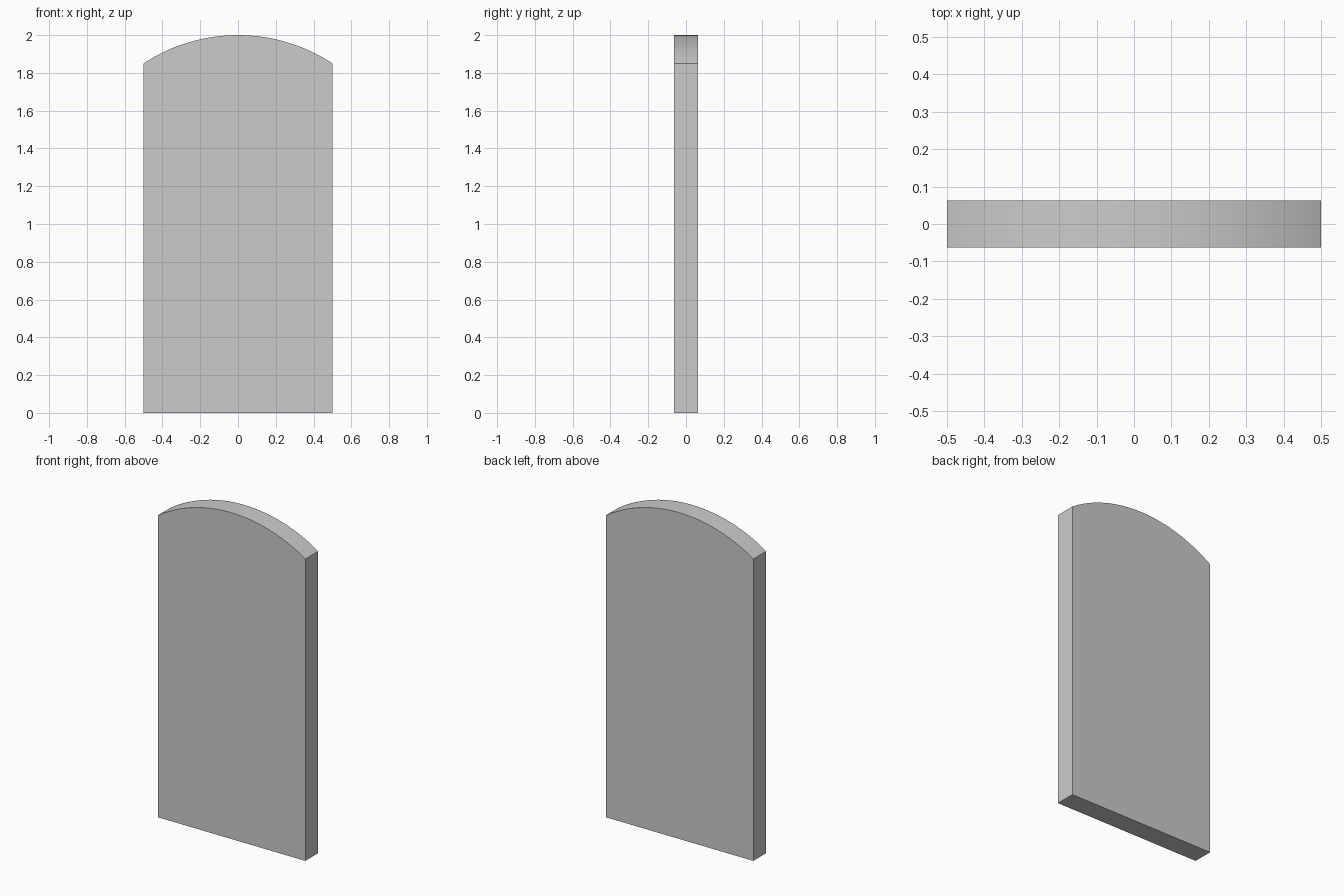
import bpy, bmesh, math

if "Cube" in bpy.data.objects:
    bpy.data.objects.remove(bpy.data.objects["Cube"])

HALF_W, SPRING, TOP, DEPTH, SEGS = 0.5, 1.85, 2.0, 0.125, 32

# Segmental arch through both spring points and the apex
rise = TOP - SPRING
radius = (HALF_W ** 2 + rise ** 2) / (2 * rise)
sweep = math.asin(HALF_W / radius)

# Front profile: flat base, straight sides, arched top
profile = [(-HALF_W, 0), (HALF_W, 0)]
for i in range(SEGS + 1):
    a = sweep * (1 - 2 * i / SEGS)
    profile.append((radius * math.sin(a), TOP - radius + radius * math.cos(a)))

# Extrude the profile through the slab's thickness
bm = bmesh.new()
face = bm.faces.new([bm.verts.new((x, -DEPTH / 2, z)) for x, z in profile])
extruded = bmesh.ops.extrude_face_region(bm, geom=[face], use_keep_orig=True)
moved = [v for v in extruded["geom"] if isinstance(v, bmesh.types.BMVert)]
bmesh.ops.translate(bm, verts=moved, vec=(0, DEPTH, 0))
bmesh.ops.recalc_face_normals(bm, faces=bm.faces)

mesh = bpy.data.meshes.new("arched_slab")
bm.to_mesh(mesh)
bm.free()
slab = bpy.data.objects.new("arched_slab", mesh)
bpy.context.collection.objects.link(slab)

# Smooth arch, crisp outline
bpy.context.view_layer.objects.active = slab
slab.select_set(True)
bpy.ops.object.shade_smooth_by_angle(angle=math.radians(25))
